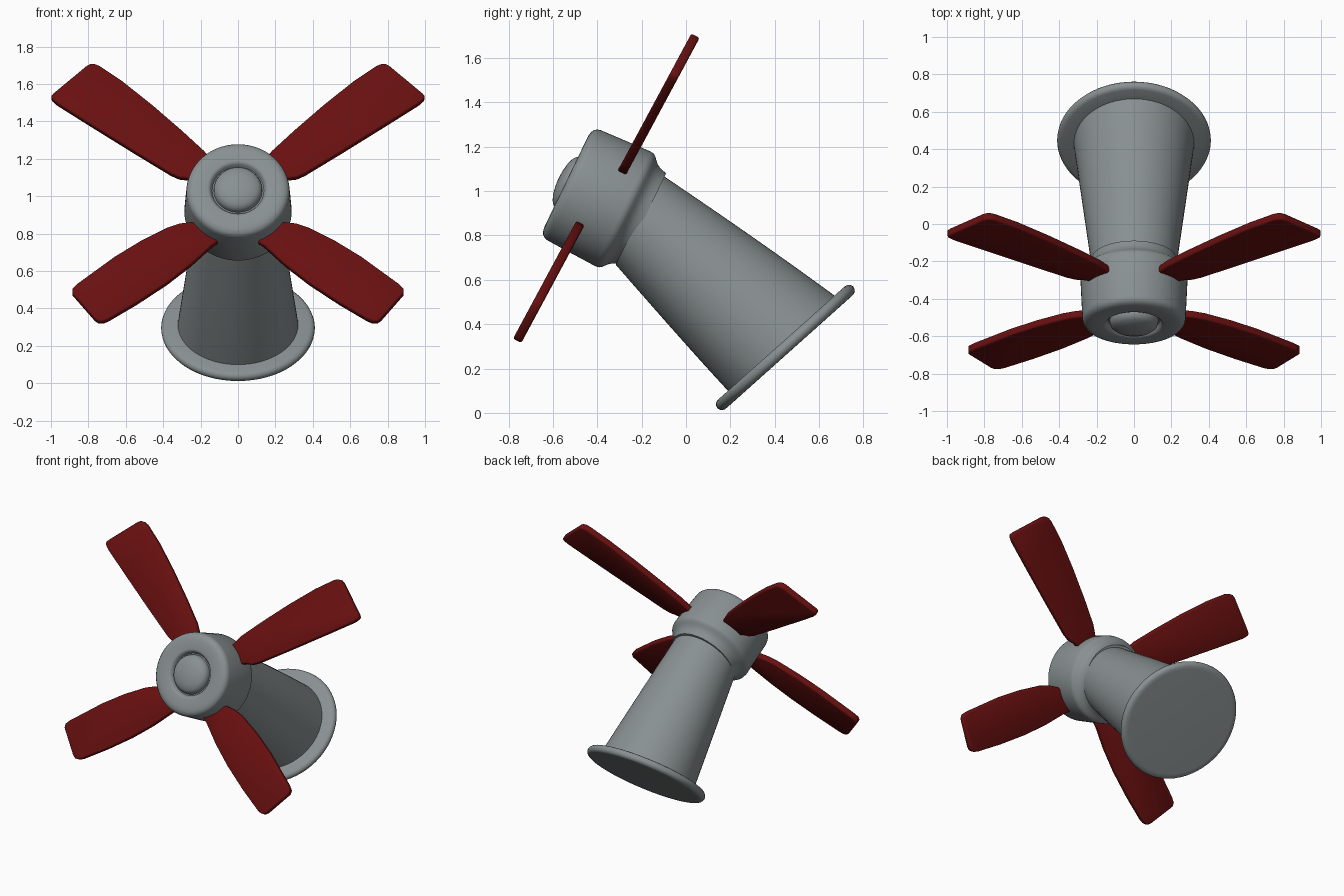
import bpy, bmesh, math
from mathutils import Vector

if "Cube" in bpy.data.objects:
    bpy.data.objects.remove(bpy.data.objects["Cube"])

SEG = 64


def material(name, rgb):
    m = bpy.data.materials.new(name)
    m.diffuse_color = (*rgb, 1)
    m.use_nodes = True
    m.node_tree.nodes["Principled BSDF"].inputs["Base Color"].default_value = m.diffuse_color
    return m


grey = material("warm_grey", (0.25, 0.28, 0.285))
red = material("dark_red", (0.14, 0.005, 0.005))


def finish(name, bm, mat, angle):
    bmesh.ops.recalc_face_normals(bm, faces=bm.faces)
    me = bpy.data.meshes.new(name)
    bm.to_mesh(me)
    bm.free()
    me.materials.append(mat)
    ob = bpy.data.objects.new(name, me)
    bpy.context.collection.objects.link(ob)
    bpy.ops.object.select_all(action='DESELECT')
    bpy.context.view_layer.objects.active = ob
    ob.select_set(True)
    bpy.ops.object.shade_smooth_by_angle(angle=math.radians(angle))
    return ob


def loft(name, rings, mat):
    """Skin circles given as (y, z, radius, axis tilt in degrees)."""
    bm = bmesh.new()
    loops = []
    for y, z, r, tilt in rings:
        a = math.radians(tilt)
        up = Vector((0, math.sin(a), math.cos(a)))
        c = Vector((0, y, z))
        loops.append([bm.verts.new(c + r * (math.cos(t) * Vector((1, 0, 0)) + math.sin(t) * up))
                      for t in (2 * math.pi * i / SEG for i in range(SEG))])
    for A, B in zip(loops, loops[1:]):
        for i in range(SEG):
            j = (i + 1) % SEG
            bm.faces.new((A[i], A[j], B[j], B[i]))
    bm.faces.new(loops[0])
    bm.faces.new(loops[-1])
    return finish(name, bm, mat, 40)


def along(origin, tilt, profile):
    """Turn (distance, radius) pairs along a tilted axis into rings."""
    a = math.radians(tilt)
    return [(origin[0] + s * math.cos(a), origin[1] - s * math.sin(a), r, tilt) for s, r in profile]


# hub: domed knob, groove, rounded drum and concave step down to the neck
HUB_TILT = 25.7
hub = along((-0.54, 1.043), HUB_TILT, [
    (-0.037, 0.01), (-0.035, 0.04), (-0.029, 0.075), (-0.018, 0.105), (-0.004, 0.122),
    (0.012, 0.128), (0.028, 0.130), (0.028, 0.138), (0.012, 0.146), (0.003, 0.153),
    (0.0, 0.163), (0.0, 0.225), (0.003, 0.245), (0.011, 0.262), (0.024, 0.272), (0.04, 0.276),
    (0.17, 0.282), (0.285, 0.287), (0.302, 0.284), (0.313, 0.276), (0.325, 0.262),
    (0.338, 0.249), (0.353, 0.240), (0.372, 0.233), (0.39, 0.229)])
loft("hub", hub, grey)

# tapering body that bends from the hub direction to the base direction
n0, n1 = (-0.215, 0.872, 0.228, 26.5), (0.446, 0.299, 0.324, 47.8)
body = [tuple(p + (q - p) * k / 12 for p, q in zip(n0, n1)) for k in range(13)]
loft("body", body, grey)

# round base flange
flange = along((0.43, 0.315), 48.2, [
    (0.0, 0.30), (0.0, 0.385), (0.004, 0.398), (0.013, 0.407), (0.025, 0.411),
    (0.036, 0.409), (0.047, 0.402), (0.053, 0.390), (0.054, 0.37)])
loft("base_flange", flange, grey)

# blades: outlines in front view (x, z), lying on a tilted plane
SLOPE = 0.5378
NORMAL = Vector((0, -1, SLOPE)).normalized()


def blade(name, outline, y0, z0, side):
    bm = bmesh.new()
    h = 0.021
    sets = []
    for d in (h, -h):
        sets.append([bm.verts.new(Vector((side * x, y0 + (z - z0) * SLOPE, z)) + NORMAL * d)
                     for x, z in outline])
    F, B = sets
    bm.faces.new(F)
    bm.faces.new(B)
    n = len(F)
    for i in range(n):
        j = (i + 1) % n
        bm.faces.new((F[i], F[j], B[j], B[i]))
    bmesh.ops.recalc_face_normals(bm, faces=bm.faces)
    rim = [e for e in bm.edges if any(len(f.verts) > 4 for f in e.link_faces)]
    bmesh.ops.bevel(bm, geom=rim, offset=0.009, segments=2, profile=0.5, affect='EDGES')
    finish(name, bm, red, 50)


upper = [(0.10, 1.13), (0.18, 1.235), (0.30, 1.345), (0.46, 1.483), (0.62, 1.61), (0.74, 1.69),
         (0.765, 1.70), (0.79, 1.70), (0.81, 1.69), (0.985, 1.545), (0.997, 1.53), (0.995, 1.515),
         (0.97, 1.492), (0.80, 1.385), (0.55, 1.23), (0.36, 1.115), (0.315, 1.095), (0.27, 1.09), (0.20, 1.07)]
lower = [(0.11, 0.80), (0.18, 0.838), (0.25, 0.855), (0.31, 0.848), (0.38, 0.825), (0.52, 0.755), (0.66, 0.67),
         (0.86, 0.525), (0.885, 0.50), (0.885, 0.475), (0.765, 0.338), (0.745, 0.325), (0.72, 0.325),
         (0.69, 0.337), (0.54, 0.425), (0.38, 0.53), (0.25, 0.63), (0.14, 0.73), (0.11, 0.75)]
for word, side in (("right", 1), ("left", -1)):
    blade("upper_blade_" + word, upper, 0.04, 1.695, side)
    blade("lower_blade_" + word, lower, -0.76, 0.327, side)
